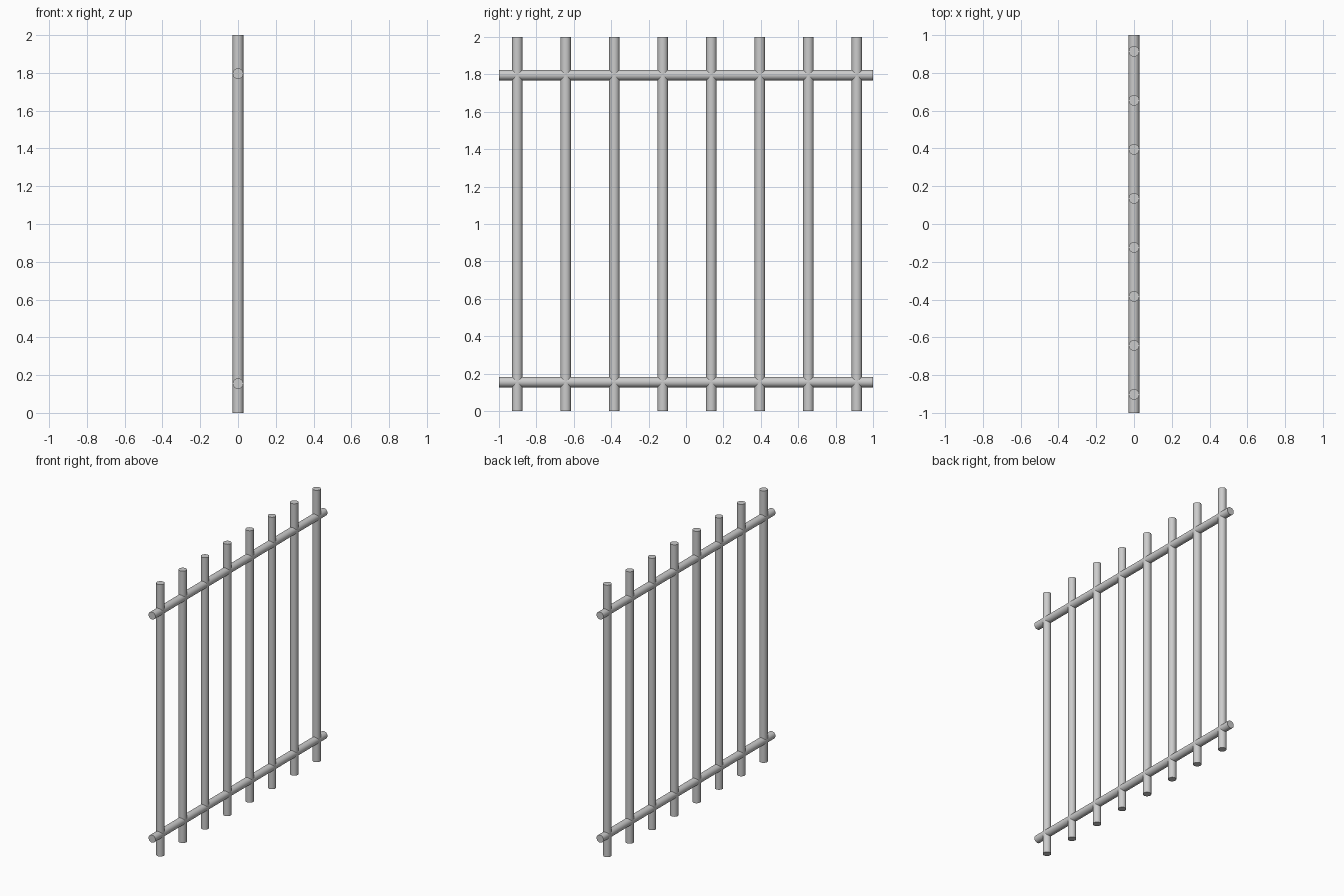
import bpy, math

if "Cube" in bpy.data.objects:
    bpy.data.objects.remove(bpy.data.objects["Cube"])

R = 0.028  # radius shared by bars and rails


def rod(name, length, location, rotation=(0, 0, 0)):
    bpy.ops.mesh.primitive_cylinder_add(vertices=32, radius=R, depth=length,
                                        location=location, rotation=rotation)
    obj = bpy.context.object
    obj.name = name
    bpy.ops.object.shade_smooth_by_angle(angle=math.radians(30))
    return obj


# Eight upright bars
FIRST, LAST, COUNT = -0.902, 0.914, 8
for i in range(COUNT):
    y = FIRST + (LAST - FIRST) * i / (COUNT - 1)
    rod(f"upright_bar_{i + 1}", 2.0, (0, y, 1.0))

# Two horizontal rails passing through the bars
for name, z in (("lower_rail", 0.155), ("upper_rail", 1.796)):
    rod(name, 2.0, (0, 0, z), (math.radians(90), 0, 0))
